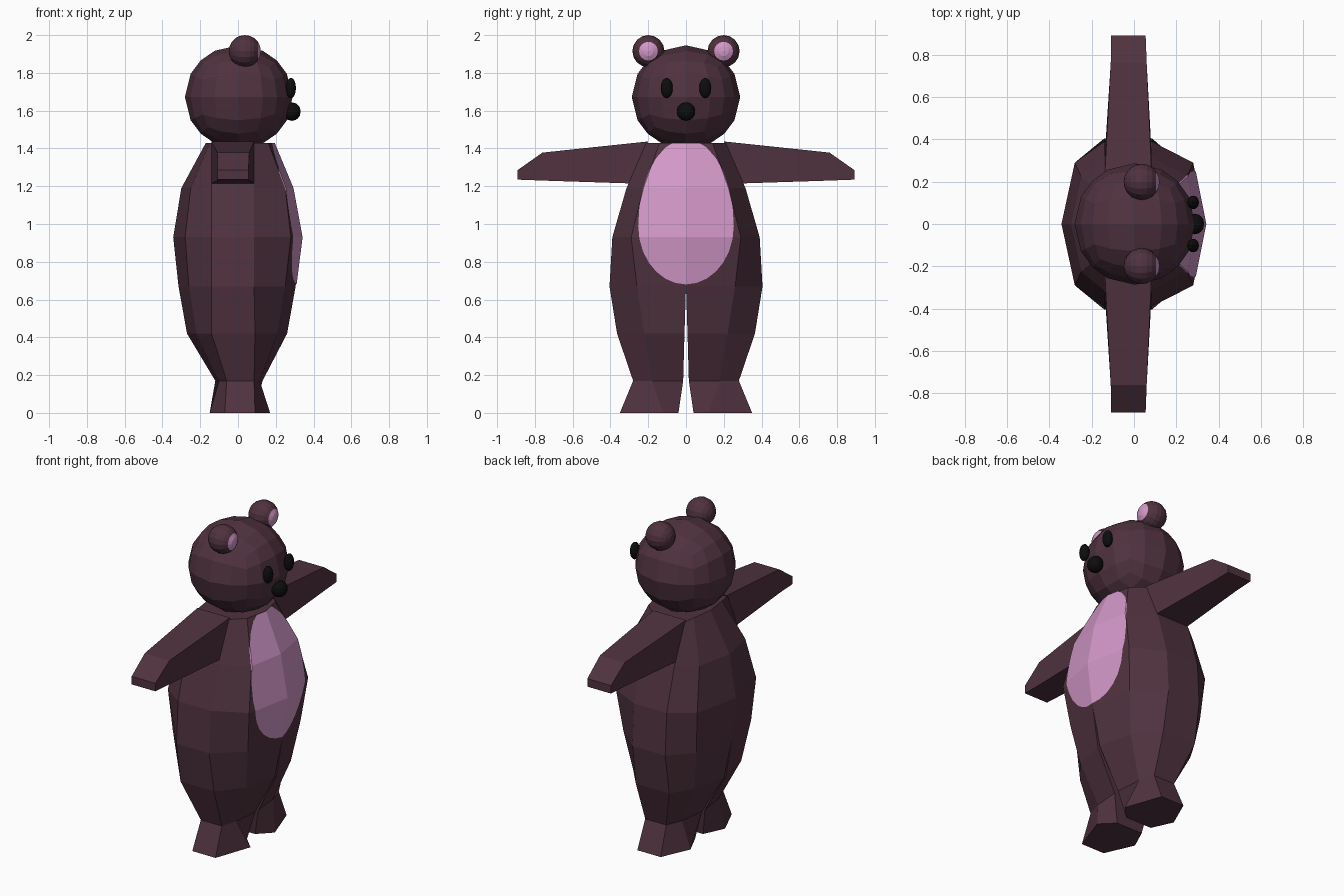
import bpy
import bmesh
from math import cos, sin, pi
from mathutils import Matrix, Vector

default = bpy.data.objects.get("Cube")
if default:
    bpy.data.objects.remove(default, do_unlink=True)


def make_material(name, rgb):
    mat = bpy.data.materials.new(name)
    mat.use_nodes = True
    color = (*rgb, 1.0)
    mat.diffuse_color = color
    shader = mat.node_tree.nodes["Principled BSDF"]
    shader.inputs["Base Color"].default_value = color
    shader.inputs["Roughness"].default_value = 0.8
    return mat


brown = make_material("brown fur", (0.08, 0.032, 0.05))
pink = make_material("pink skin", (0.65, 0.31, 0.58))
black = make_material("black gloss", (0.004, 0.004, 0.004))


def finish(bm, name, materials, mirror=False):
    mesh = bpy.data.meshes.new(name)
    bm.to_mesh(mesh)
    bm.free()
    for mat in materials:
        mesh.materials.append(mat)
    obj = bpy.data.objects.new(name, mesh)
    bpy.context.collection.objects.link(obj)
    if mirror:
        mod = obj.modifiers.new("mirror", "MIRROR")
        mod.use_axis = (False, True, False)
    return obj


def loft(rings, closed_bands, caps=True):
    """Skin successive rings; only the first bands wrap around fully."""
    bm = bmesh.new()
    rows = [[bm.verts.new(p) for p in ring] for ring in rings]
    for band, (low, high) in enumerate(zip(rows, rows[1:])):
        count = len(low)
        for i in range(count if band < closed_bands else count - 1):
            j = (i + 1) % count
            bm.faces.new((low[i], low[j], high[j], high[i]))
    if caps:
        bm.faces.new(rows[0][::-1])
        bm.faces.new(rows[-1])
    return bm


def ball(name, center, radii, mat, mirror=False):
    """Sphere made of square patches, stretched to the given radii."""
    bm = bmesh.new()
    bmesh.ops.create_cube(bm, size=2)
    bmesh.ops.subdivide_edges(bm, edges=bm.edges[:], cuts=3, use_grid_fill=True)
    for v in bm.verts:
        n = v.co.normalized()
        v.co = Vector(center) + Vector(a * b for a, b in zip(n, radii))
    return finish(bm, name, [mat], mirror)


# Left half of torso and leg: height, inner gap, then front centre x,
# front corner (x, y), side (front x, back x, y), back corner (x, y), back centre x
sections = [
    (0.00, 0.04, 0.09, (0.17, 0.12), (0.09, -0.07, 0.35), (-0.15, 0.17), -0.09),
    (0.17, 0.015, 0.13, (0.115, 0.18), (0.085, -0.06, 0.28), (-0.1, 0.18), -0.12),
    (0.42, 0.008, 0.26, (0.21, 0.22), (0.09, -0.14, 0.365), (-0.22, 0.23), -0.27),
    (0.67, 0, 0.305, (0.25, 0.26), (0.085, -0.14, 0.405), (-0.26, 0.27), -0.315),
    (0.93, 0, 0.338, (0.28, 0.29), (0.085, -0.14, 0.39), (-0.28, 0.29), -0.343),
    (1.19, 0, 0.29, (0.25, 0.225), (0.085, -0.14, 0.315), (-0.25, 0.225), -0.3),
    (1.43, 0, 0.19, (0.16, 0.14), (0.085, -0.14, 0.21), (-0.15, 0.14), -0.17),
]
body_rings = []
for z, gap, front, corner, (side_f, side_b, side_y), rear, back in sections:
    body_rings.append([
        (front, gap, z), (*corner, z), (side_f, side_y, z),
        (side_b, side_y, z), (*rear, z), (back, gap, z)])
finish(loft(body_rings, closed_bands=3), "body_and_legs", [brown], mirror=True)

# Belly patch: the front of the torso trimmed to an egg outline
bm = loft([ring[:3] for ring in body_rings[3:]], 0, caps=False)
steps = 14
mid_z, half_width = 0.99, 0.253
outline = []
for k in range(steps + 1):
    a = -pi / 2 + pi * k / steps
    height = 0.31 if a < 0 else 0.46
    outline.append(Vector((0, half_width * cos(a), mid_z + height * sin(a))))
for p, q in zip(outline, outline[1:]):
    d = q - p
    bmesh.ops.bisect_plane(
        bm, geom=bm.verts[:] + bm.edges[:] + bm.faces[:],
        plane_co=p, plane_no=(0, d.z, -d.y), clear_outer=True)
bmesh.ops.translate(bm, verts=bm.verts[:], vec=(0.004, 0, 0))
finish(bm, "belly_patch", [pink], mirror=True)

# Arms: front x, back x, then top and bottom edges as (y, z)
arm_rings = []
for xf, xb, top, bottom in [
        (0.085, -0.14, (0.2, 1.437), (0.3, 1.215)),
        (0.06, -0.11, (0.76, 1.378), (0.76, 1.23)),
        (0.055, -0.108, (0.892, 1.285), (0.892, 1.235))]:
    arm_rings.append([(xf, *top), (xf, *bottom), (xb, *bottom), (xb, *top)])
finish(loft(arm_rings, closed_bands=2), "arms", [brown], mirror=True)

# Head and face
ball("head", (0.004, 0, 1.672), (0.285, 0.287, 0.274), brown)
ball("eyes", (0.28, 0.102, 1.72), (0.027, 0.032, 0.054), black, mirror=True)
ball("nose", (0.285, 0, 1.595), (0.047, 0.049, 0.049), black)

# Ears: poles point forward so that the front cap is the inner ear
bm = bmesh.new()
bmesh.ops.create_uvsphere(bm, u_segments=16, v_segments=10, radius=0.085,
                          matrix=Matrix.Rotation(pi / 2, 4, "Y"))
for face in bm.faces:
    if face.calc_center_median().normalized().x > 0.85:
        face.material_index = 1
bmesh.ops.translate(bm, verts=bm.verts[:], vec=(0.036, 0.199, 1.915))
finish(bm, "ears", [brown, pink], mirror=True)
